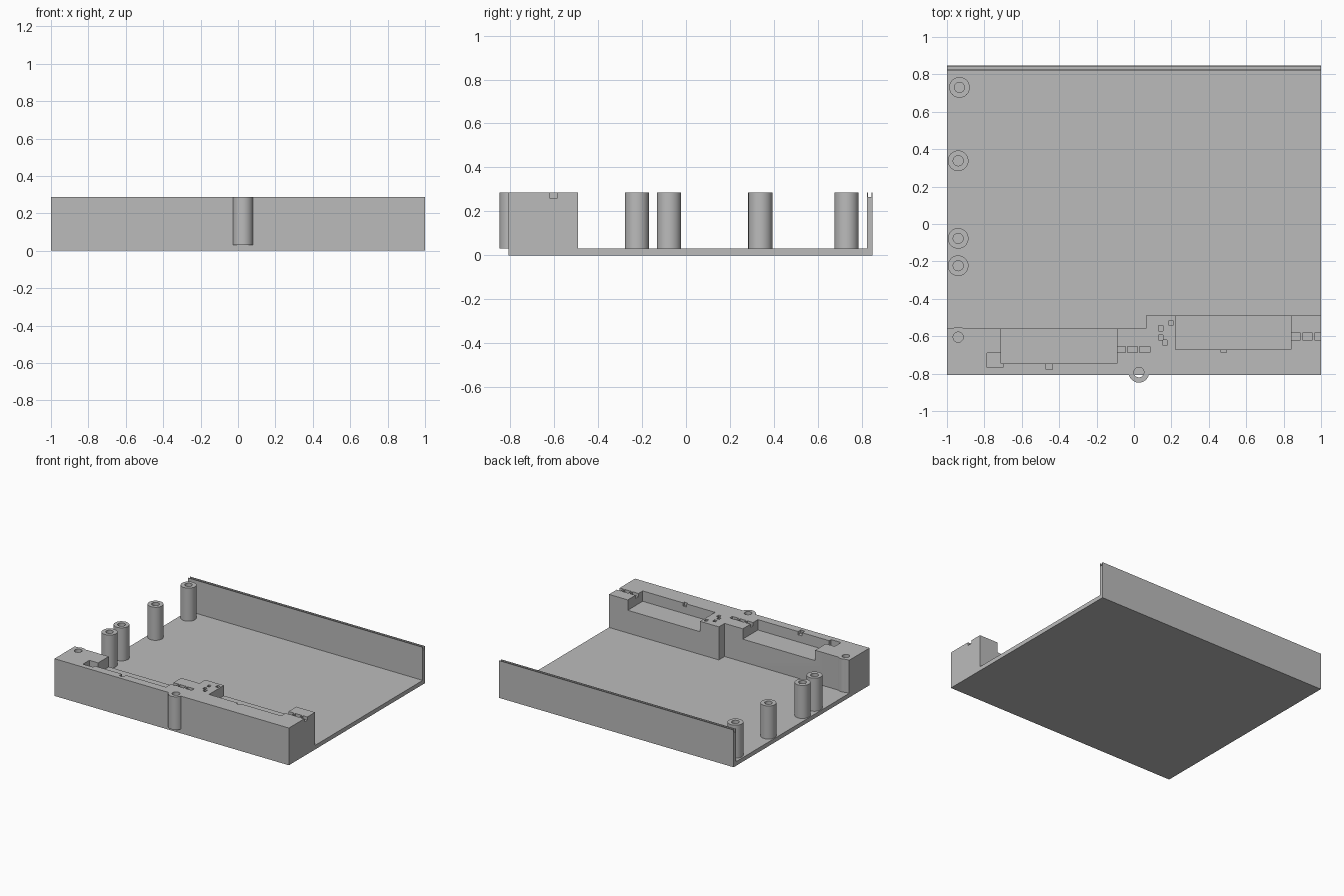
import bpy
import bmesh

if "Cube" in bpy.data.objects:
    bpy.data.objects.remove(bpy.data.objects["Cube"])

TOP, FLOOR = 0.287, 0.032
FRONT, BACK = -0.808, 0.848
POST_R, HOLE_R = 0.055, 0.027

grey = bpy.data.materials.new("plain grey")
grey.use_nodes = True
colour = (0.5, 0.5, 0.5, 1)
grey.diffuse_color = colour
grey.node_tree.nodes["Principled BSDF"].inputs["Base Color"].default_value = colour


def prism(name, outline, z0, z1):
    """Extrude a flat outline from z0 up to z1."""
    bm = bmesh.new()
    face = bm.faces.new([bm.verts.new((x, y, z0)) for x, y in outline])
    top = bmesh.ops.extrude_face_region(bm, geom=[face])["geom"]
    for v in top:
        if isinstance(v, bmesh.types.BMVert):
            v.co.z = z1
    bmesh.ops.recalc_face_normals(bm, faces=bm.faces)
    mesh = bpy.data.meshes.new(name)
    bm.to_mesh(mesh)
    bm.free()
    mesh.materials.append(grey)
    obj = bpy.data.objects.new(name, mesh)
    bpy.context.collection.objects.link(obj)
    return obj


def box(name, x0, x1, y0, y1, z0, z1):
    return prism(name, [(x0, y0), (x1, y0), (x1, y1), (x0, y1)], z0, z1)


def cylinder(name, x, y, r, z0, z1):
    bpy.ops.mesh.primitive_cylinder_add(vertices=48, radius=r, depth=z1 - z0,
                                        location=(x, y, (z0 + z1) / 2))
    obj = bpy.context.object
    obj.name = name
    obj.data.materials.append(grey)
    return obj


def combine(target, tool, operation):
    """Apply a boolean and discard the tool."""
    mod = target.modifiers.new("shape", "BOOLEAN")
    mod.operation, mod.solver, mod.object = operation, "EXACT", tool
    bpy.ops.object.select_all(action="DESELECT")
    bpy.context.view_layer.objects.active = target
    target.select_set(True)
    bpy.ops.object.modifier_apply(modifier=mod.name)
    bpy.data.objects.remove(tool)


def smooth(obj):
    bpy.ops.object.select_all(action="DESELECT")
    bpy.context.view_layer.objects.active = obj
    obj.select_set(True)
    bpy.ops.object.shade_smooth_by_angle(angle=0.6)


# Stepped front block and the floor that fits behind it
step = [(1, -0.49), (0.063, -0.49), (0.063, -0.56), (-1, -0.56)]
block = prism("front_block", [(-1, FRONT), (1, FRONT)] + step, 0, TOP)
prism("floor", step[::-1] + [(1, 0.822), (-1, 0.822)], 0, FLOOR)

# Screw bosses merged into the block
bosses = [(-0.94, -0.605), (0.026, -0.793)]
for x, y in bosses:
    combine(block, cylinder("boss", x, y, POST_R, FLOOR, TOP), "UNION")

# Two pockets open to the rear, with a side pit and small front nicks
cuts = [
    (-0.71, -0.092, -0.745, -0.45, 0.08),
    (0.223, 0.84, -0.672, -0.45, 0.08),
    (-0.785, -0.70, -0.768, -0.69, 0.05),
    (-0.47, -0.435, -0.777, -0.74, 0.025),
    (0.465, 0.495, -0.687, -0.66, 0.025),
]
# Rows of cable slots beside each pocket
for x0, x1 in [(-0.1, -0.045), (-0.035, 0.018), (0.03, 0.085)]:
    cuts.append((x0, x1, -0.686, -0.655, 0.025))
for x0, x1 in [(0.83, 0.89), (0.9, 0.955), (0.965, 1.05)]:
    cuts.append((x0, x1, -0.62, -0.584, 0.025))
# Pin holes in the bridge between the pockets
for x, y in [(0.143, -0.557), (0.198, -0.53), (0.143, -0.607), (0.165, -0.635)]:
    cuts.append((x - 0.011, x + 0.011, y - 0.014, y + 0.014, 0.025))
for x0, x1, y0, y1, depth in cuts:
    combine(block, box("cutter", x0, x1, y0, y1, TOP - depth, TOP + 0.1), "DIFFERENCE")
for x, y in bosses:
    combine(block, cylinder("cutter", x, y, HOLE_R, FLOOR, TOP + 0.1), "DIFFERENCE")
smooth(block)

# Back wall with a groove along its top edge
wall = box("back_wall", -1, 1, 0.822, BACK, 0, TOP)
combine(wall, box("cutter", -1.1, 1.1, 0.827, 0.843, TOP - 0.022, TOP + 0.1), "DIFFERENCE")

# Free-standing hollow posts along the right edge
for i, (x, y) in enumerate([(-0.933, 0.73), (-0.94, 0.338), (-0.94, -0.077), (-0.94, -0.223)]):
    post = cylinder(f"right_post_{i + 1}", x, y, POST_R, FLOOR, TOP)
    combine(post, cylinder("cutter", x, y, HOLE_R, FLOOR + 0.01, TOP + 0.1), "DIFFERENCE")
    smooth(post)
